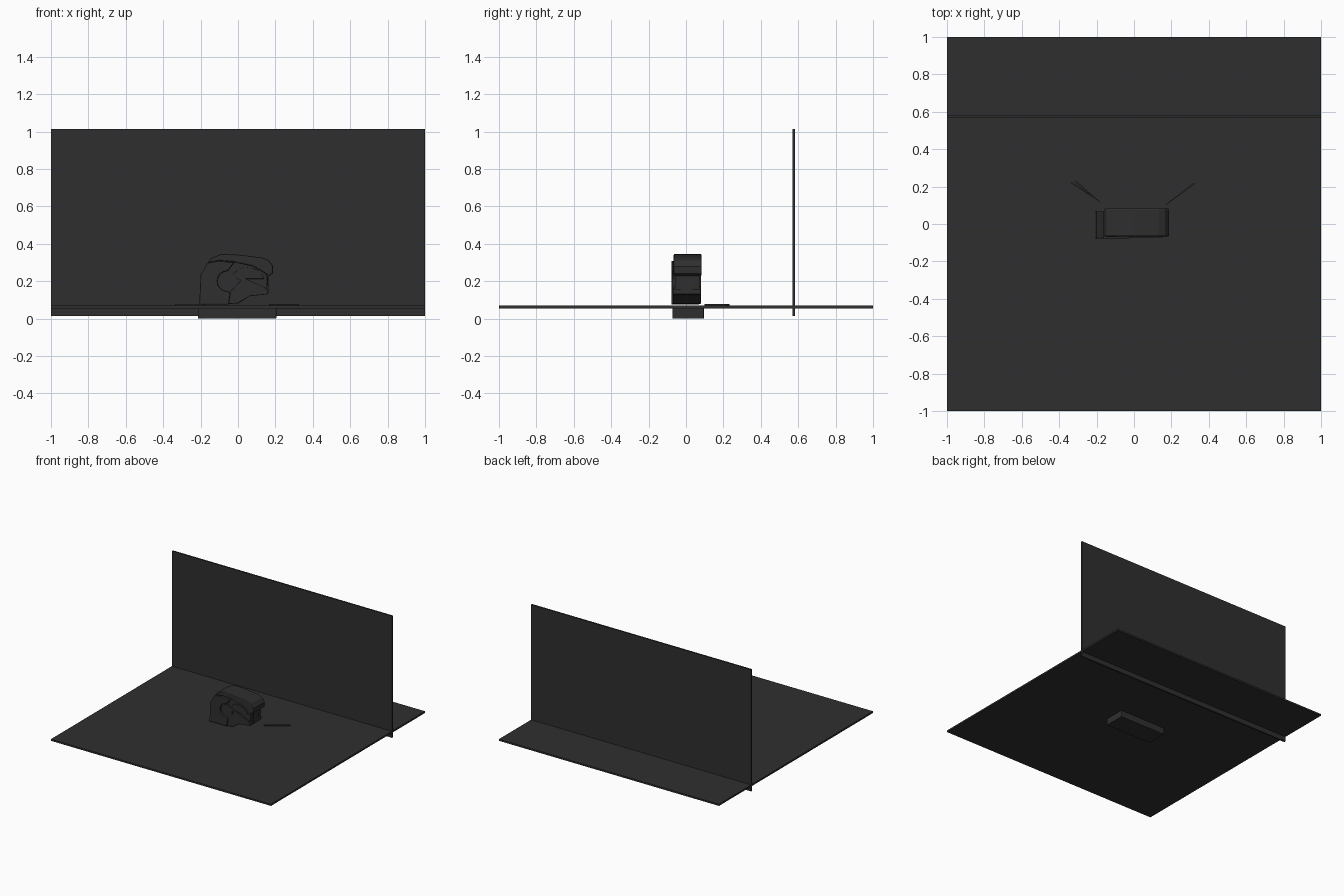
import bpy, bmesh, math
from mathutils import Vector

if "Cube" in bpy.data.objects:
    bpy.data.objects.remove(bpy.data.objects["Cube"])

mat = bpy.data.materials.new("charcoal")
mat.diffuse_color = (0.028, 0.028, 0.028, 1)
mat.use_nodes = True
mat.node_tree.nodes["Principled BSDF"].inputs["Base Color"].default_value = mat.diffuse_color


def finish(name, bm, bevel=0.0):
    bmesh.ops.recalc_face_normals(bm, faces=bm.faces)
    me = bpy.data.meshes.new(name)
    bm.to_mesh(me)
    bm.free()
    me.materials.append(mat)
    ob = bpy.data.objects.new(name, me)
    bpy.context.collection.objects.link(ob)
    if bevel:
        mod = ob.modifiers.new("edge", 'BEVEL')
        mod.width = bevel
        mod.segments = 2
        mod.limit_method = 'ANGLE'
        mod.angle_limit = math.radians(50)
    return ob


def extrude(name, pts, offset, bevel=0.0):
    """Extrude a flat outline by a vector."""
    bm = bmesh.new()
    face = bm.faces.new([bm.verts.new(p) for p in pts])
    out = bmesh.ops.extrude_face_region(bm, geom=[face])
    moved = [v for v in out["geom"] if isinstance(v, bmesh.types.BMVert)]
    bmesh.ops.translate(bm, verts=moved, vec=Vector(offset))
    return finish(name, bm, bevel)


def side_part(name, xz, y0, y1, bevel=0.0):
    return extrude(name, [(x, y0, z) for x, z in xz], (0, y1 - y0, 0), bevel)


def box(name, x0, x1, y0, y1, z0, z1, bevel=0.0):
    return side_part(name, [(x0, z0), (x1, z0), (x1, z1), (x0, z1)], y0, y1, bevel)


def arc(cx, cz, r, a0, a1, n):
    return [(cx + r * math.cos(math.radians(a0 + (a1 - a0) * i / n)),
             cz + r * math.sin(math.radians(a0 + (a1 - a0) * i / n))) for i in range(n + 1)]


# Floor slab, upright wall and the block under the floor
box("floor", -1, 1, -1, 1, 0.055, 0.069)
box("wall", -1, 1, 0.57, 0.583, 0.015, 1.015)
box("under_block", -0.215, 0.205, -0.073, 0.096, 0.0, 0.056, 0.004)

# Rear lower shell with a round bite on its inner edge
side_part("rear_shell",
          [(-0.207, 0.075), (-0.05, 0.075), (-0.04, 0.14)]
          + arc(-0.055, 0.2, 0.055, 270, 90, 10)
          + [(-0.02, 0.3), (-0.1, 0.309), (-0.163, 0.298), (-0.2, 0.235)],
          -0.078, 0.07, 0.006)

# Top shell curving over to the visor
side_part("top_shell",
          [(-0.165, 0.295), (-0.145, 0.322), (-0.09, 0.346), (0.0, 0.342), (0.13, 0.327),
           (0.165, 0.312), (0.188, 0.28), (0.186, 0.242), (0.165, 0.226), (0.14, 0.245),
           (0.08, 0.28), (-0.02, 0.302), (-0.1, 0.309)],
          -0.067, 0.084, 0.008)

# Inner core
side_part("core",
          [(-0.16, 0.08), (0.0, 0.08), (0.062, 0.12), (0.155, 0.13), (0.158, 0.225),
           (0.14, 0.26), (0.08, 0.3), (-0.1, 0.32), (-0.16, 0.29)],
          -0.06, 0.076, 0.006)

# Front lower cheek and raised dome with a slanted band
side_part("front_cheek",
          [(-0.05, 0.078), (0.0, 0.082), (0.062, 0.12), (0.158, 0.13), (0.158, 0.155),
           (0.02, 0.21), (-0.04, 0.145)],
          -0.07, 0.08, 0.004)
side_part("dome", arc(0.05, 0.18, 0.095, 20, 160, 12), -0.068, 0.08, 0.003)
side_part("slanted_band",
          [(-0.03, 0.225), (-0.015, 0.238), (0.15, 0.165), (0.145, 0.145)], -0.072, 0.081)
bm = bmesh.new()
bmesh.ops.create_cone(bm, cap_ends=True, segments=24, radius1=0.05, radius2=0.05, depth=0.142)
for v in bm.verts:
    x, y, z = v.co
    v.co = (x - 0.055, z + 0.003, y + 0.2)
finish("round_hub", bm)
box("nose_plate", 0.15, 0.163, -0.03, 0.035, 0.135, 0.225)


# Thin strips lying on the floor
def strip(name, a, b, wide):
    a, b = Vector(a), Vector(b)
    d = (b - a).normalized()
    n = Vector((-d.y, d.x)) * wide / 2
    tip = n * 0.3
    pts = [a + tip, a - tip, b - n, b + n]
    extrude(name, [(p.x, p.y, 0.068) for p in pts], (0, 0, 0.01))


strip("left_strip_outer", (-0.19, 0.125), (-0.335, 0.222), 0.009)
strip("left_strip_inner", (-0.18, 0.116), (-0.315, 0.23), 0.009)
strip("right_strip", (0.166, 0.1), (0.324, 0.218), 0.009)
